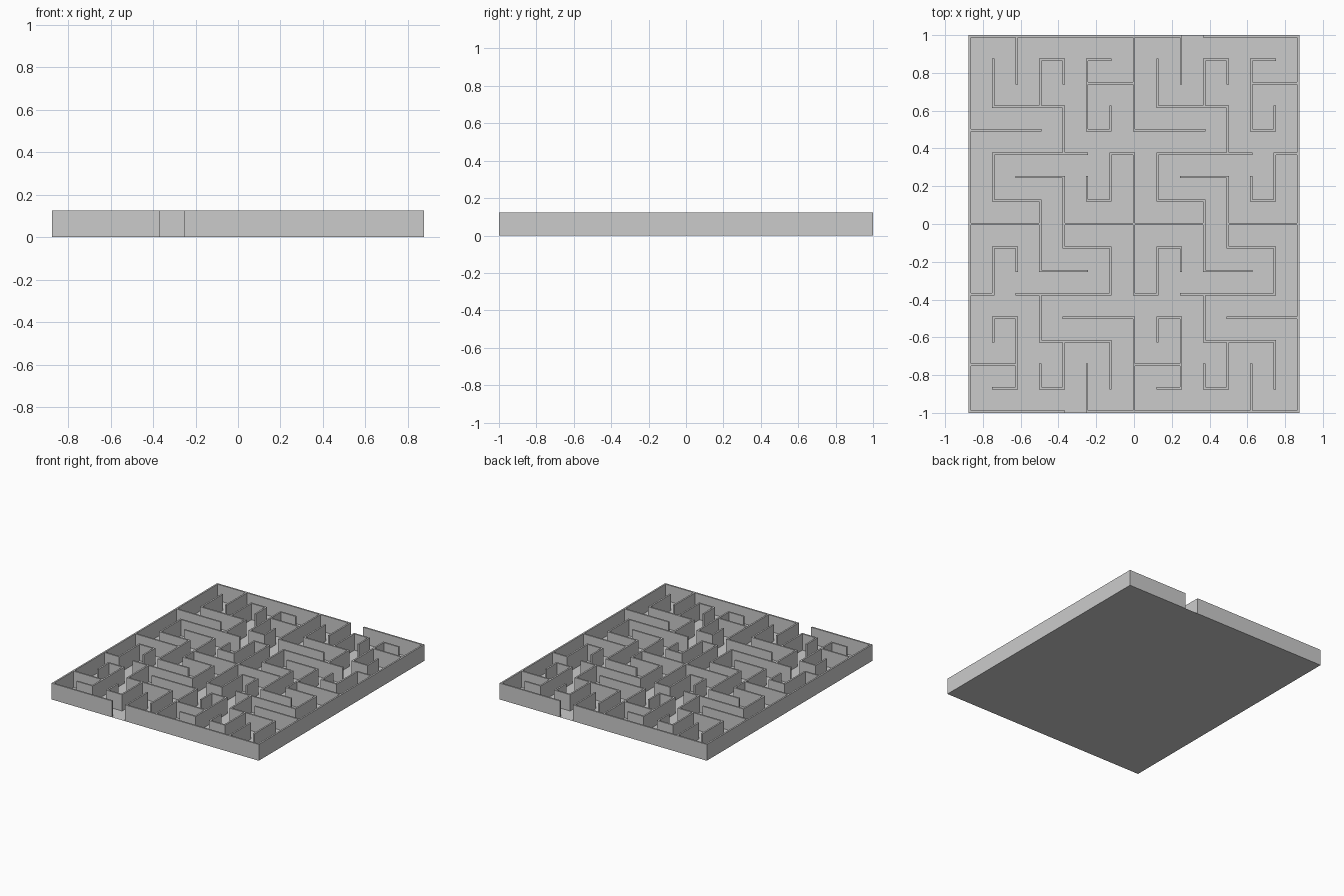
import bpy, bmesh
from mathutils import Matrix, Vector

if "Cube" in bpy.data.objects:
    bpy.data.objects.remove(bpy.data.objects["Cube"])

P = 2 / 16.1      # cell pitch
T = P / 10        # wall thickness
H = P             # wall height


def finish(name, bm):
    mesh = bpy.data.meshes.new(name)
    bm.to_mesh(mesh)
    bm.free()
    obj = bpy.data.objects.new(name, mesh)
    bpy.context.collection.objects.link(obj)


def add_wall(bm, a, b):
    """Straight wall between two grid points, with square ends."""
    a, b = Vector(a) * P, Vector(b) * P
    mid, size = (a + b) / 2, b - a
    bmesh.ops.create_cube(bm, size=1, matrix=Matrix.Translation((mid.x, mid.y, H / 2))
                          @ Matrix.Diagonal((abs(size.x) + T, abs(size.y) + T, H, 1)))


def walls(name, paths):
    """Each path is built twice: as given and turned half a turn."""
    bm = bmesh.new()
    segments = set()
    for path in paths:
        for a, b in zip(path, path[1:]):
            for s in (1, -1):
                ends = sorted([(a[0] * s, a[1] * s), (b[0] * s, b[1] * s)])
                segments.add(tuple(ends))
    for a, b in sorted(segments):
        add_wall(bm, a, b)
    finish(name, bm)


# Floor sheet
bm = bmesh.new()
bmesh.ops.create_grid(bm, x_segments=1, y_segments=1, size=0.5,
                      matrix=Matrix.Diagonal((14 * P + T, 16 * P + T, 1, 1)))
finish("floor", bm)

# Outer walls with an entrance and an exit gap
walls("outer_walls", [
    [(-7, 8), (2, 8)],
    [(3, 8), (7, 8)],
    [(-7, -8), (-7, 8)],
])

# Walls near the entrance and exit rows
walls("end_walls", [
    [(-5, 8), (-5, 6)],
    [(2, 8), (2, 6)],
    [(0, 8), (0, 4), (3, 4)],
    [(-7, 4), (-4, 4)],
    [(-2, 6), (0, 6)],
    [(5, 6), (7, 6)],
])

# Hooked and stepped walls
walls("hooked_walls", [
    [(-6, 7), (-6, 5), (-3, 5), (-3, 3)],
    [(1, 7), (1, 5), (4, 5), (4, 3)],
    [(-4, 5), (-4, 7), (-3, 7), (-3, 6)],
    [(3, 5), (3, 7), (4, 7), (4, 6)],
    [(-1, 7), (-2, 7), (-2, 4), (-1, 4)],
    [(-1, 4), (-1, 5)],
    [(6, 7), (5, 7), (5, 4), (6, 4), (6, 5)],
])

# Middle band of walls
walls("middle_walls", [
    [(-7, 0), (-4, 0)],
    [(-3, 0), (3, 0)],
    [(-2, 3), (-6, 3), (-6, 1), (-4, 1), (-4, -2), (-2, -2)],
    [(-5, 2), (-3, 2), (-3, -1), (-1, -1), (-1, -3), (-5, -3)],
    [(-2, 2), (-2, 1), (-1, 1), (-1, 3), (0, 3), (0, -3)],
    [(5, 2), (5, 1), (6, 1), (6, 3), (7, 3)],
])
